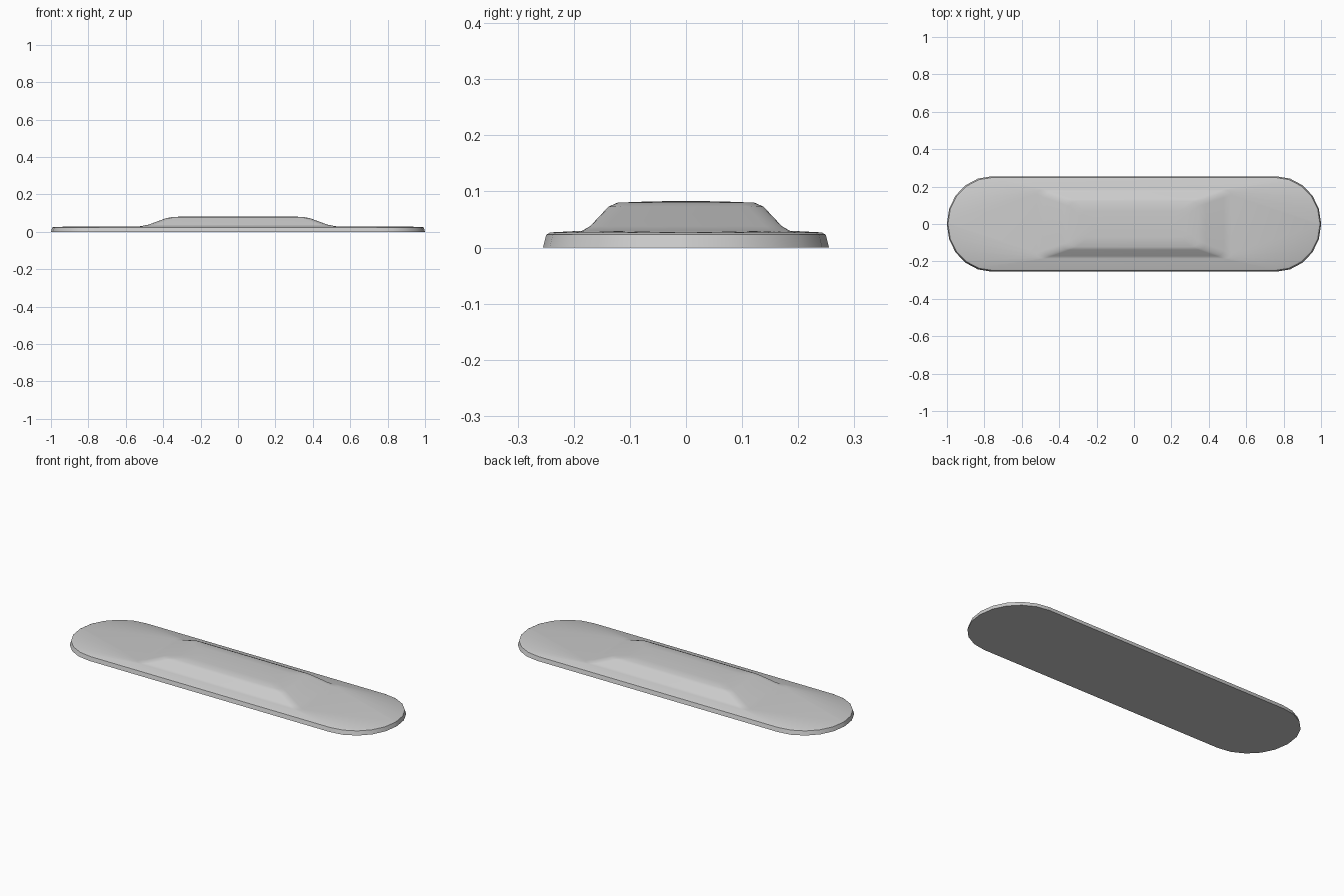
import bpy, bmesh
from math import sin, cos, pi

if "Cube" in bpy.data.objects:
    bpy.data.objects.remove(bpy.data.objects["Cube"])

CORNER_STEPS = 5


def ring(bm, hx, hy, rx, ry, z):
    """Rounded rectangle of vertices with elliptical corners."""
    verts = []
    for q, (sx, sy) in enumerate([(1, 1), (-1, 1), (-1, -1), (1, -1)]):
        for i in range(CORNER_STEPS + 1):
            if i == 0 and ry == hy and q in (0, 2):
                i = 0.05          # keep neighbouring corners distinct at the tips
            if i == CORNER_STEPS and ry == hy and q in (1, 3):
                i = CORNER_STEPS - 0.05
            a = (q + i / CORNER_STEPS) * pi / 2
            verts.append(bm.verts.new((sx * (hx - rx) + rx * cos(a),
                                       sy * (hy - ry) + ry * sin(a), z)))
    return verts


# Half length, half width, corner radii, height: strip edge, rim, raised pad
sections = [
    (1.000, 0.255, 0.24, 0.250, 0.000),
    (0.994, 0.249, 0.24, 0.244, 0.023),
    (0.985, 0.242, 0.235, 0.237, 0.027),
    (0.520, 0.185, 0.04, 0.030, 0.030),
    (0.480, 0.171, 0.04, 0.030, 0.038),
    (0.385, 0.138, 0.04, 0.030, 0.073),
    (0.345, 0.122, 0.04, 0.030, 0.080),
    (0.280, 0.070, 0.04, 0.030, 0.082),
    (0.230, 0.020, 0.02, 0.015, 0.083),
]

bm = bmesh.new()
rings = [ring(bm, *s) for s in sections]
n = len(rings[0])
for a, b in zip(rings, rings[1:]):
    for i in range(n):
        j = (i + 1) % n
        bm.faces.new((a[i], a[j], b[j], b[i]))
bm.faces.new(rings[0][::-1])
bm.faces.new(rings[-1])
bmesh.ops.recalc_face_normals(bm, faces=bm.faces)

# Bandage strip with its raised centre pad
mesh = bpy.data.meshes.new("bandage_strip")
bm.to_mesh(mesh)
bm.free()
strip = bpy.data.objects.new("bandage_strip", mesh)
bpy.context.collection.objects.link(strip)
bpy.context.view_layer.objects.active = strip
strip.select_set(True)
bpy.ops.object.shade_smooth_by_angle(angle=pi / 5)
